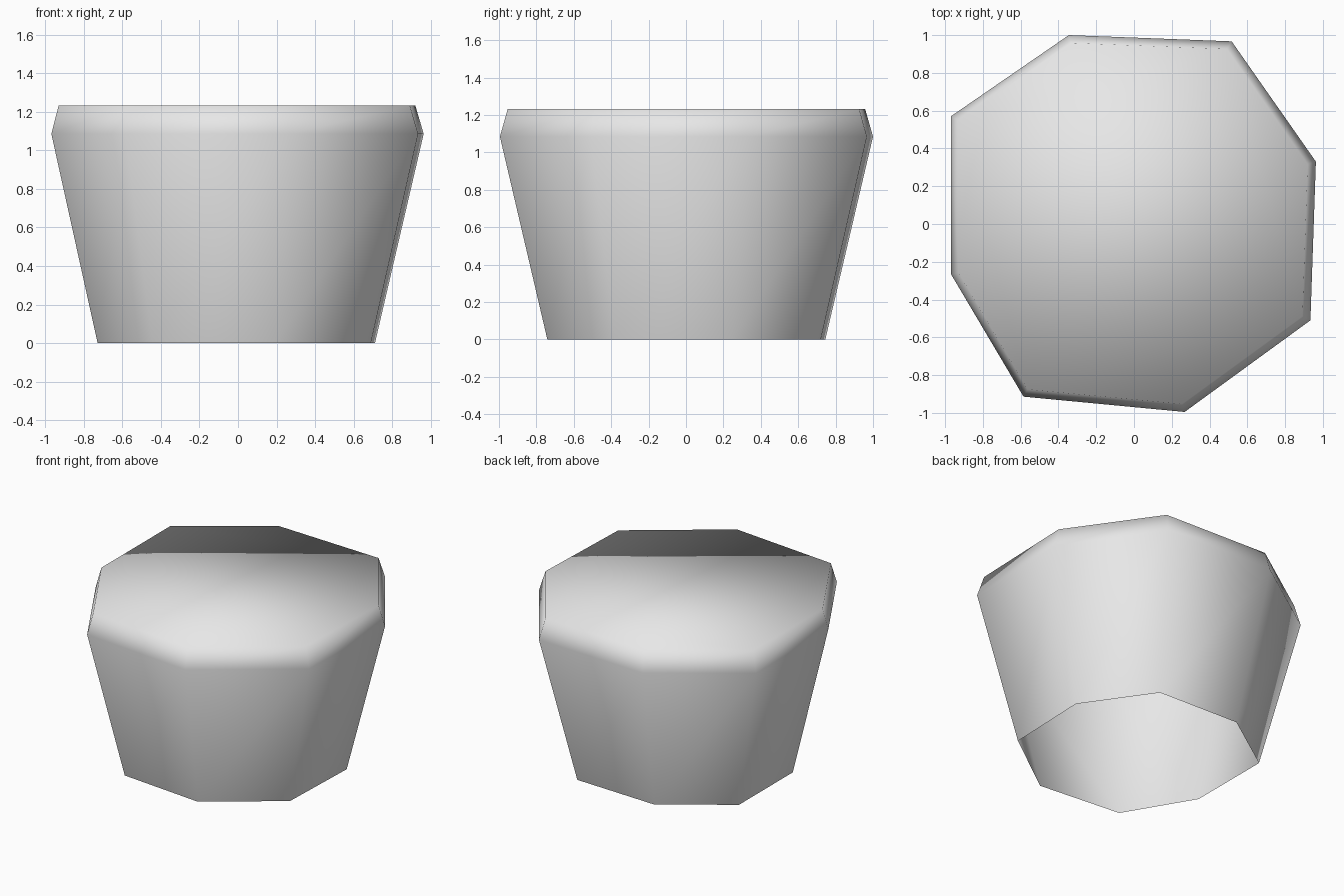
import bpy
import bmesh

cube = bpy.data.objects.get("Cube")
if cube:
    bpy.data.objects.remove(cube, do_unlink=True)

# Plain grey material
grey = bpy.data.materials.new("plain grey")
grey.use_nodes = True
colour = (0.8, 0.8, 0.8, 1.0)
grey.diffuse_color = colour
grey.node_tree.nodes["Principled BSDF"].inputs["Base Color"].default_value = colour

# Uneven eight-sided outline at the widest ring, counter-clockwise
outline = [(0.963, 0.33), (0.517, 0.967), (-0.345, 1.0), (-0.968, 0.571),
           (-0.968, -0.267), (-0.585, -0.914), (0.268, -0.995), (0.934, -0.51)]

# Rings from the open foot to the capped top: height, scale, sideways shift
rings = [(0.0, 0.745, -0.007), (1.085, 1.0, 0.0), (1.232, 0.958, -0.003)]


def build_tapered_block():
    bm = bmesh.new()
    loops = [[bm.verts.new((x * scale + shift, y * scale, z)) for x, y in outline]
             for z, scale, shift in rings]
    count = len(outline)
    # Tapered wall and bevelled lip
    for low, high in zip(loops, loops[1:]):
        for i in range(count):
            j = (i + 1) % count
            bm.faces.new((low[i], low[j], high[j], high[i]))
    # Flat cap, softly shaded into the lip
    bm.faces.new(loops[-1])
    for face in bm.faces:
        face.smooth = True
    mesh = bpy.data.meshes.new("tapered_block")
    bm.to_mesh(mesh)
    bm.free()
    mesh.materials.append(grey)
    block = bpy.data.objects.new("tapered_block", mesh)
    bpy.context.collection.objects.link(block)


build_tapered_block()
